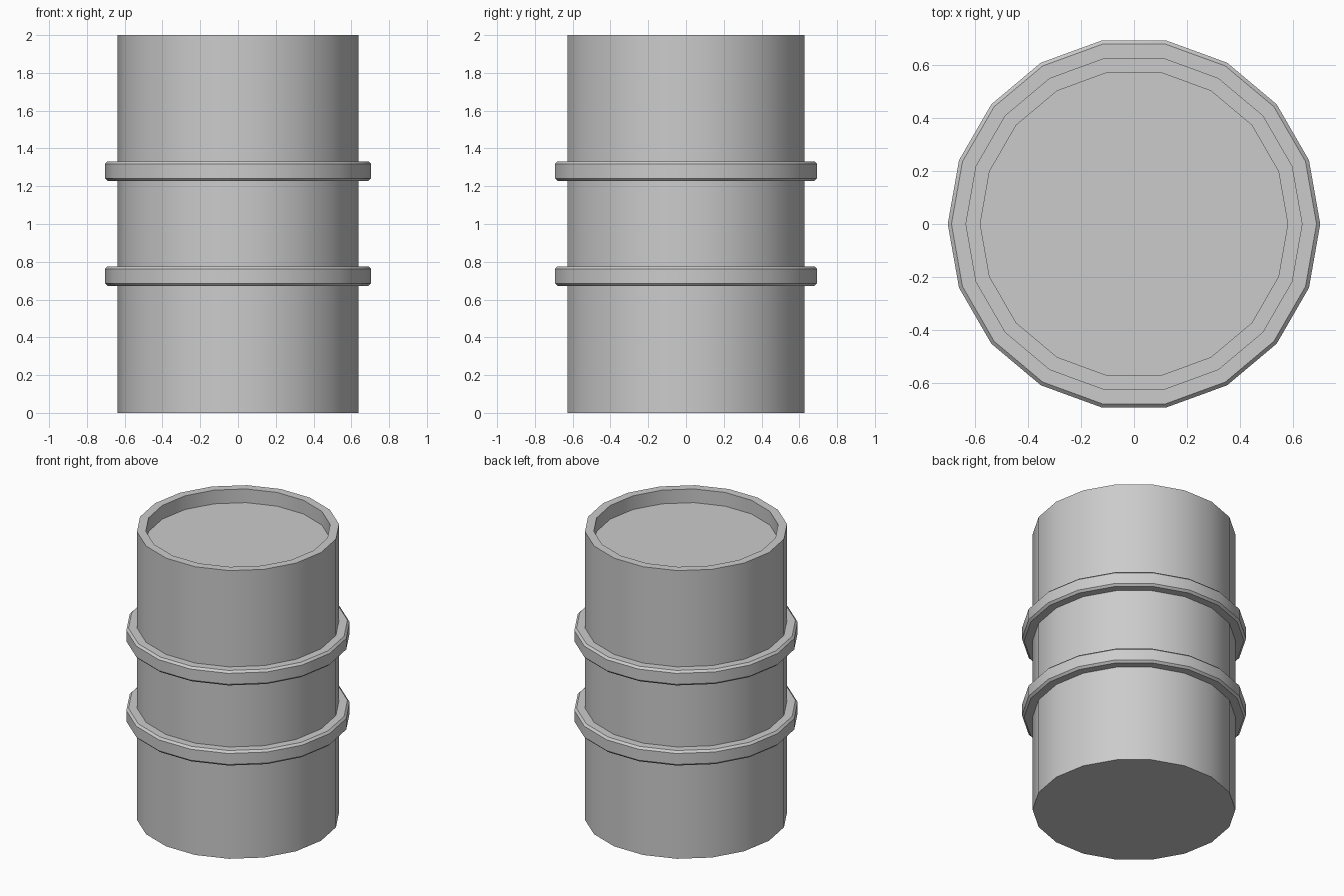
import bpy, bmesh, math

if "Cube" in bpy.data.objects:
    bpy.data.objects.remove(bpy.data.objects["Cube"])

SIDES = 18


def lathe(name, profile, closed=False):
    """Revolve (radius, z) points around z; open profiles get capped ends."""
    bm = bmesh.new()
    loops = []
    for r, z in profile:
        loops.append([bm.verts.new((r * math.cos(2 * math.pi * i / SIDES),
                                    r * math.sin(2 * math.pi * i / SIDES), z))
                      for i in range(SIDES)])
    pairs = list(zip(loops, loops[1:]))
    if closed:
        pairs.append((loops[-1], loops[0]))
    else:
        bm.faces.new(loops[0])
        bm.faces.new(loops[-1])
    for a, b in pairs:
        for i in range(SIDES):
            j = (i + 1) % SIDES
            bm.faces.new((a[i], a[j], b[j], b[i]))
    bmesh.ops.recalc_face_normals(bm, faces=bm.faces)
    mesh = bpy.data.meshes.new(name)
    bm.to_mesh(mesh)
    bm.free()
    obj = bpy.data.objects.new(name, mesh)
    bpy.context.collection.objects.link(obj)
    bpy.ops.object.select_all(action='DESELECT')
    obj.select_set(True)
    bpy.context.view_layer.objects.active = obj
    bpy.ops.object.shade_smooth_by_angle(angle=math.radians(30))
    return obj


# Drum body with recessed lid
lathe("drum_body", [(0.638, 0), (0.638, 2), (0.582, 2), (0.582, 1.905)])

# Two chamfered hoops around the body
HALF, R, BEVEL = 0.052, 0.705, 0.014
for name, z in (("lower_hoop", 0.724), ("upper_hoop", 1.28)):
    lathe(name, [(0.62, z - HALF), (R - BEVEL, z - HALF), (R, z - HALF + BEVEL),
                 (R, z + HALF - BEVEL), (R - BEVEL, z + HALF), (0.62, z + HALF)],
          closed=True)
